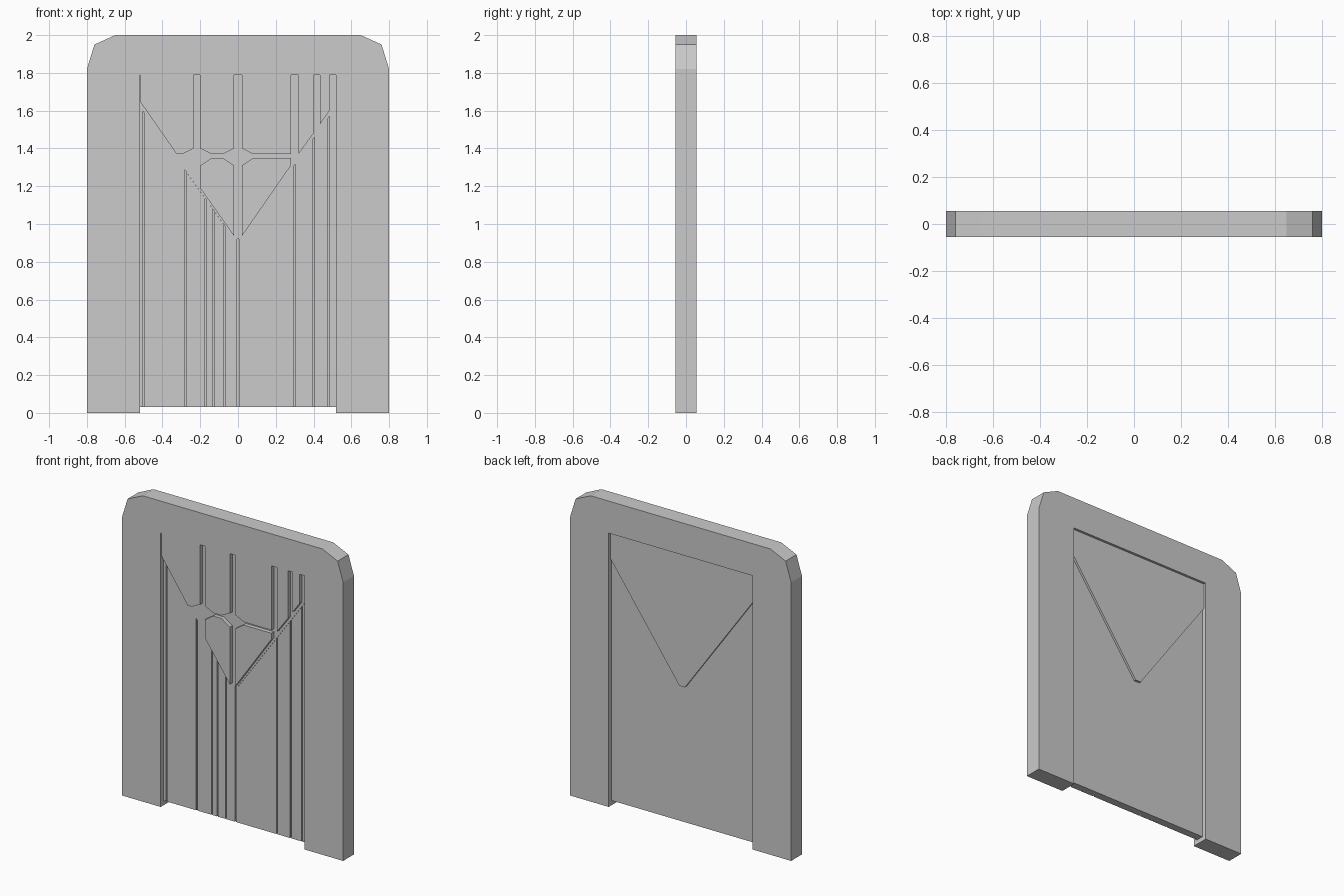
import bpy, bmesh

if "Cube" in bpy.data.objects:
    bpy.data.objects.remove(bpy.data.objects["Cube"])

FRONT, BACK = -0.056, 0.056


def prism(name, pts, y0, y1):
    """Extrude an x-z outline from y0 to y1."""
    bm = bmesh.new()
    face = bm.faces.new([bm.verts.new((x, y0, z)) for x, z in pts])
    ext = bmesh.ops.extrude_face_region(bm, geom=[face])
    moved = [v for v in ext["geom"] if isinstance(v, bmesh.types.BMVert)]
    bmesh.ops.translate(bm, verts=moved, vec=(0, y1 - y0, 0))
    bmesh.ops.recalc_face_normals(bm, faces=bm.faces)
    mesh = bpy.data.meshes.new(name)
    bm.to_mesh(mesh)
    bm.free()
    ob = bpy.data.objects.new(name, mesh)
    bpy.context.collection.objects.link(ob)
    return ob


def cut(ob, pts, y0, y1):
    """Subtract a prism from an object and discard the cutter."""
    cutter = prism("cutter", pts, y0, y1)
    mod = ob.modifiers.new("cut", "BOOLEAN")
    mod.operation = "DIFFERENCE"
    mod.solver = "EXACT"
    mod.object = cutter
    bpy.context.view_layer.objects.active = ob
    bpy.ops.object.modifier_apply(modifier=mod.name)
    bpy.data.objects.remove(cutter)


def vee(x):
    """Height of the V-shaped lower edge of the upper panel."""
    return 0.92 + max(0, abs(x) - 0.02) * 1.4


def below_vee(x0, x1, z0):
    """Outline between z0 and the V edge, from x0 to x1."""
    tops = [x1] + [k for k in (0.02, -0.02) if x0 < k < x1] + [x0]
    return [(x0, z0), (x1, z0)] + [(x, vee(x)) for x in tops]


# Surround with clipped upper corners
half = [(0.8, 0), (0.8, 1.82), (0.76, 1.95), (0.65, 2.0)]
slab = prism("surround", half + [(-x, z) for x, z in reversed(half)], FRONT, BACK)

# Doorway below the V edge
cut(slab, below_vee(-0.52, 0.52, -0.2), -0.2, 0.2)

# Channels on the front of the upper panel
channels = [
    (-0.52, 1.6), (-0.52, 1.79), (-0.516, 1.79), (-0.516, 1.645),
    (-0.325, 1.37), (-0.295, 1.37), (-0.235, 1.40), (-0.235, 1.79),
    (-0.2, 1.79), (-0.2, 1.40), (-0.14, 1.37), (-0.08, 1.37),
    (-0.02, 1.40), (-0.02, 1.79), (0.02, 1.79), (0.02, 1.40),
    (0.08, 1.37), (0.28, 1.37), (0.28, 1.79), (0.32, 1.79),
    (0.32, 1.37), (0.40, 1.48), (0.40, 1.79), (0.435, 1.79),
    (0.435, 1.53), (0.485, 1.60), (0.485, 1.79), (0.52, 1.79),
    (0.52, 1.6), (0.02, 0.9), (-0.02, 0.9)]
cut(slab, channels, -0.2, -0.03)

# Shallow recess on the back of the upper panel
cut(slab, [(-0.52, 1.79), (-0.52, 1.6), (-0.02, 0.9), (0.02, 0.9),
           (0.52, 1.6), (0.52, 1.79)], 0.04, 0.2)

# Raised islands between the channels
prism("left_inlay", [(-0.2, 1.31), (-0.14, 1.35), (-0.08, 1.35), (-0.02, 1.31),
                     (-0.02, 0.935), (-0.2, 1.19)], FRONT, -0.03)
prism("right_inlay", [(0.02, 1.31), (0.08, 1.35), (0.28, 1.35), (0.28, 1.31),
                      (0.02, 0.935)], FRONT, -0.03)

# Lower door leaf: backing board with planks in front
prism("door_board", below_vee(-0.52, 0.52, 0.03), -0.018, 0.025)
seams = [-0.524, -0.5, -0.28, -0.17, -0.13, -0.07, 0.0, 0.3, 0.4, 0.48, 0.524]
for a, b in zip(seams, seams[1:]):
    prism("door_plank", below_vee(a + 0.004, b - 0.004, 0.03), -0.026, -0.018)
